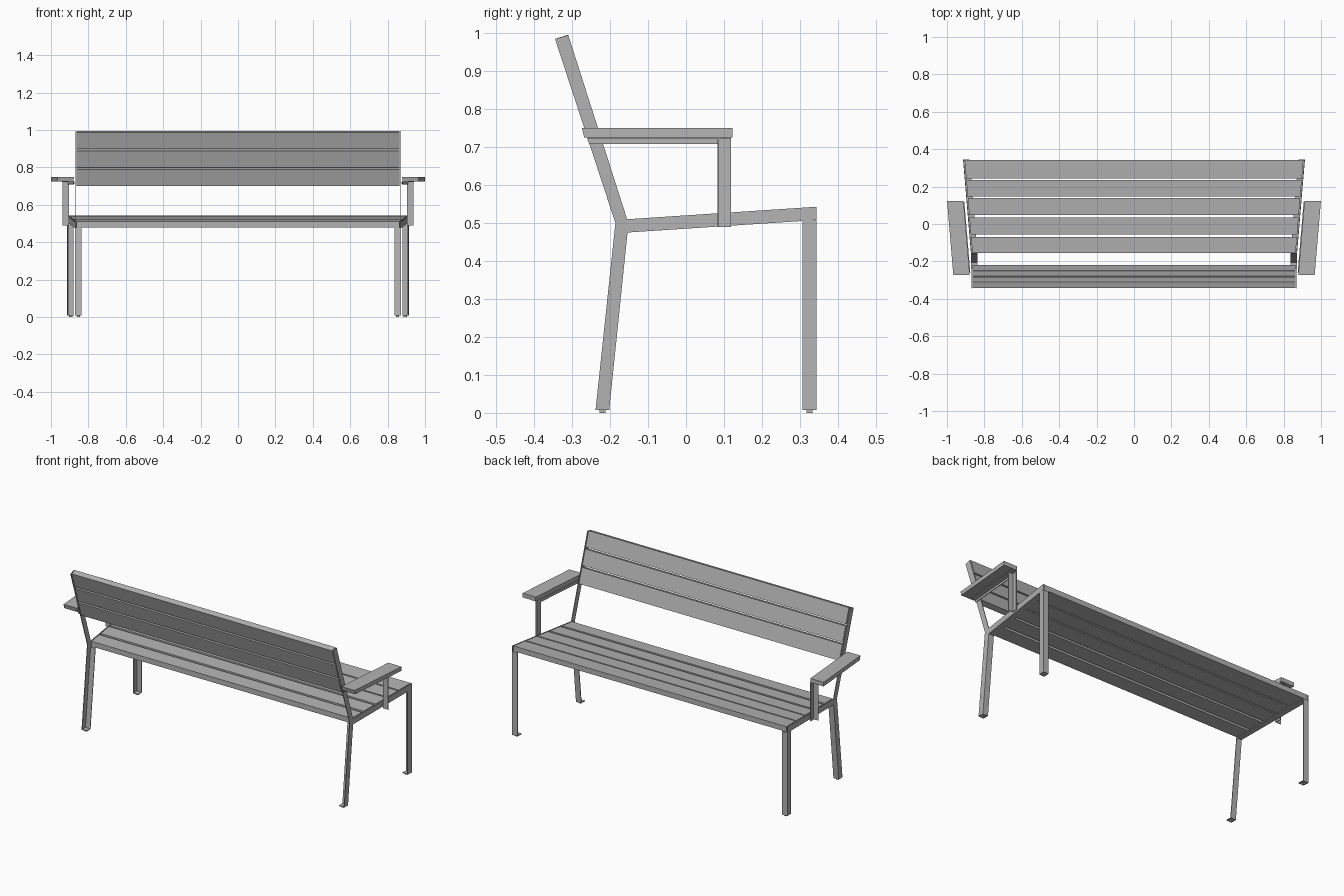
import bpy, bmesh, math

cube = bpy.data.objects.get("Cube")
if cube:
    bpy.data.objects.remove(cube, do_unlink=True)

grey = bpy.data.materials.new("warm_grey")
grey.use_nodes = True
COLOR = (0.45, 0.45, 0.45, 1)
grey.diffuse_color = COLOR
grey.node_tree.nodes["Principled BSDF"].inputs["Base Color"].default_value = COLOR

T = 0.004      # sheet thickness
W = 0.035      # leg of the angle section


def splay(y):
    """Outer face of the side frame, which widens toward the seat front."""
    return 0.872 + 0.084 * (y + 0.155)


def straight(y):
    return 0.872


def seat_z(y):
    return 0.51 + 0.066 * (y + 0.155)


def back_y(z):
    """Seat-facing edge of the reclined backrest."""
    return -0.155 - 0.32 * (z - 0.51)


def prism(name, outline, x_a, x_b):
    """Side outline of (y, z) points spanned between two x functions of y."""
    bm = bmesh.new()
    a = [bm.verts.new((x_a(y), y, z)) for y, z in outline]
    b = [bm.verts.new((x_b(y), y, z)) for y, z in outline]
    bm.faces.new(a)
    bm.faces.new(b[::-1])
    n = len(a)
    for i in range(n):
        j = (i + 1) % n
        bm.faces.new((a[j], a[i], b[i], b[j]))
    bmesh.ops.recalc_face_normals(bm, faces=bm.faces)
    mesh = bpy.data.meshes.new(name)
    bm.to_mesh(mesh)
    bm.free()
    mesh.materials.append(grey)
    obj = bpy.data.objects.new(name, mesh)
    bpy.context.collection.objects.link(obj)


def pair(name, outline, line, near, far):
    """The same part on both sides, at offsets from the frame line."""
    for label, s in (("left", 1), ("right", -1)):
        prism(f"{label}_{name}", outline,
              lambda y: s * (line(y) + near), lambda y: s * (line(y) + far))


def box(y0, y1, z0, z1):
    return [(y0, z0), (y1, z0), (y1, z1), (y0, z1)]


def seat_strip(y0, y1, low, high):
    return [(y0, seat_z(y0) - low), (y1, seat_z(y1) - low),
            (y1, seat_z(y1) - high), (y0, seat_z(y0) - high)]


def slat_width(line):
    return lambda y: 0.008 - line(y), lambda y: line(y) - 0.008


# Front legs: angle section with the flange along the seat front
pair("front_leg_plate", box(0.307, 0.344, 0.01, 0.507), splay, -T, 0)
pair("front_leg_flange", box(0.344 - T, 0.344, 0.01, 0.507), splay, -W, -T)

# Rear legs: leaning angle section
pair("rear_leg_plate", [(-0.238, 0.01), (-0.202, 0.01), (-0.154, 0.475),
                        (-0.155, 0.51), (-0.186, 0.5)], straight, -T, 0)
pair("rear_leg_flange", [(-0.202 - T, 0.01), (-0.202, 0.01), (-0.154, 0.475),
                         (-0.154 - T, 0.475)], straight, -W, -T)

# Reclined uprights
pair("back_upright", [(-0.186, 0.5), (-0.155, 0.51), (-0.31, 0.995),
                      (-0.345, 0.985)], straight, -T, 0)

# Seat rails with a ledge under the slats
pair("seat_rail", seat_strip(-0.155, 0.344, 0.035, 0), splay, -T, 0)
pair("seat_ledge", seat_strip(-0.155, 0.344, 0.035, 0.031), splay, -W, -T)

# Seat slats, ends cut to follow the splayed rails
for i, (y0, y1) in enumerate([(-0.155, -0.07), (-0.055, 0.034), (0.048, 0.138),
                              (0.146, 0.235), (0.243, 0.343)]):
    prism(f"seat_slat_{i + 1}", seat_strip(y0, y1, 0.031, 0), *slat_width(splay))

# Backrest slats, square to the uprights
lean = math.atan(0.32)
dy, dz = 0.033 * math.cos(lean), 0.033 * math.sin(lean)
for i, z0 in enumerate((0.712, 0.81, 0.908)):
    z1 = z0 + 0.088
    f0, f1 = back_y(z0), back_y(z1)
    prism(f"back_slat_{i + 1}", [(f0, z0), (f1, z1), (f1 - dy, z1 - dz),
                                 (f0 - dy, z0 - dz)], *slat_width(straight))

# Armrests: board, support angle and outward-opening post
pair("armrest_board", [(-0.268, 0.725), (0.123, 0.725), (0.123, 0.75),
                       (-0.274, 0.75)], splay, 0.016, 0.104)
pair("arm_support_top", box(-0.26, 0.118, 0.721, 0.725), splay, 0.012, 0.047)
pair("arm_support_web", [(-0.255, 0.708), (0.118, 0.708), (0.118, 0.721),
                         (-0.26, 0.721)], splay, 0.012, 0.016)
pair("arm_post_plate", box(0.083, 0.118, 0.49, 0.721), splay, 0.012, 0.016)
pair("arm_post_flange", box(0.083, 0.083 + T, 0.49, 0.721), splay, 0.016, 0.047)

# Foot plates and glides
for name, y0, y1, line in (("front", 0.307, 0.344, splay),
                           ("rear", -0.238, -0.202, straight)):
    pair(f"{name}_foot_plate", box(y0, y1, 0.008, 0.012), line, -W, 0)
    mid = (y0 + y1) / 2
    pair(f"{name}_foot_glide", box(mid - 0.008, mid + 0.008, 0, 0.008),
         line, -0.026, -0.01)
